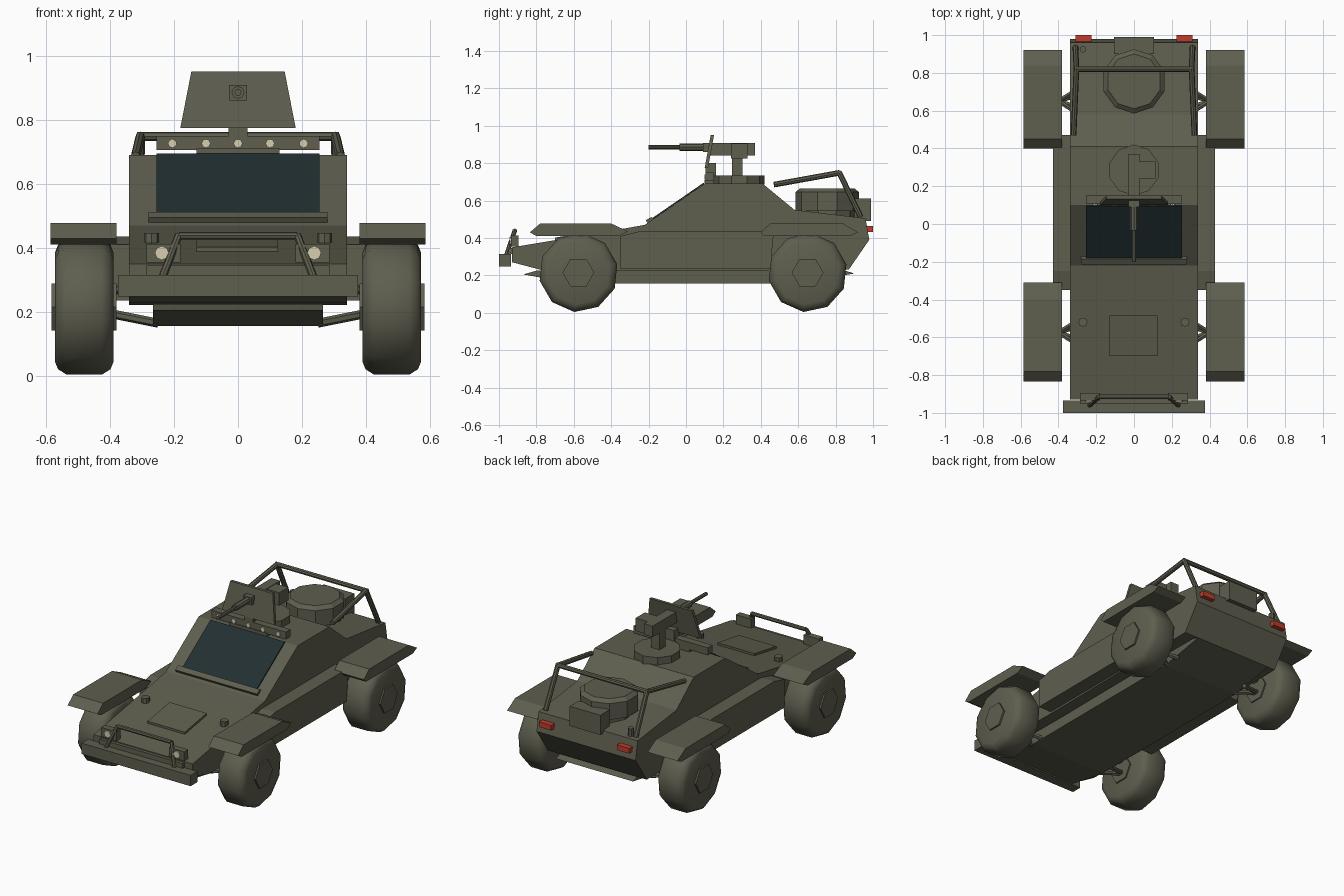
import bpy, bmesh, math
from mathutils import Vector, Matrix

if "Cube" in bpy.data.objects:
    bpy.data.objects.remove(bpy.data.objects["Cube"])


def material(name, rgb):
    m = bpy.data.materials.new(name)
    m.diffuse_color = (*rgb, 1)
    m.use_nodes = True
    m.node_tree.nodes["Principled BSDF"].inputs["Base Color"].default_value = m.diffuse_color
    return m


OLIVE = material("olive_paint", (0.112, 0.112, 0.078))
GLASS = material("dark_glass", (0.016, 0.028, 0.032))
RED = material("red_lens", (0.52, 0.045, 0.025))
LAMP = material("cream_lens", (0.68, 0.61, 0.43))


def finish(name, bm, mat=OLIVE, smooth=False):
    bmesh.ops.recalc_face_normals(bm, faces=bm.faces[:])
    me = bpy.data.meshes.new(name)
    bm.to_mesh(me)
    bm.free()
    ob = bpy.data.objects.new(name, me)
    bpy.context.collection.objects.link(ob)
    me.materials.append(mat)
    if smooth:
        bpy.ops.object.select_all(action='DESELECT')
        ob.select_set(True)
        bpy.context.view_layer.objects.active = ob
        bpy.ops.object.shade_smooth_by_angle(angle=math.radians(40))
    return ob


def prism(name, profile, x0, x1, mat=OLIVE):
    """Side profile of (y, z) points extruded across x."""
    bm = bmesh.new()
    f = bm.faces.new([bm.verts.new((x0, y, z)) for y, z in profile])
    r = bmesh.ops.extrude_face_region(bm, geom=[f])
    new = [v for v in r["geom"] if isinstance(v, bmesh.types.BMVert)]
    bmesh.ops.translate(bm, verts=new, vec=(x1 - x0, 0, 0))
    return finish(name, bm, mat)


def box(name, x, y, z, mat=OLIVE):
    return prism(name, [(y[0], z[0]), (y[1], z[0]), (y[1], z[1]), (y[0], z[1])], x[0], x[1], mat)


def rod(name, a, b, r, sides=8, mat=OLIVE, r2=None, smooth=False):
    a, b = Vector(a), Vector(b)
    bm = bmesh.new()
    rot = (b - a).to_track_quat('Z', 'Y').to_matrix().to_4x4()
    bmesh.ops.create_cone(bm, cap_ends=True, segments=sides, radius1=r, radius2=r if r2 is None else r2,
                          depth=(b - a).length, matrix=Matrix.Translation((a + b) / 2) @ rot)
    return finish(name, bm, mat, smooth)


def lathe_x(name, profile, y, z, sides, phase, smooth=True):
    """Rings of (x, radius) around an axis parallel to x."""
    bm = bmesh.new()
    rings = []
    for x, r in profile:
        angs = [phase + 2 * math.pi * i / sides for i in range(sides)]
        rings.append([bm.verts.new((x, y + r * math.cos(t), z + r * math.sin(t))) for t in angs])
    for p, q in zip(rings, rings[1:]):
        for i in range(sides):
            j = (i + 1) % sides
            bm.faces.new((p[i], p[j], q[j], q[i]))
    bm.faces.new(rings[0])
    bm.faces.new(rings[-1])
    return finish(name, bm, OLIVE, smooth)


# Hull, belly plate and hood hatch
prism("hull", [(-.93, .27), (-.93, .35), (-.36, .445), (-.22, .47), (.10, .69), (.41, .69), (.58, .55),
               (.96, .505), (.98, .39), (.87, .23), (-.35, .222), (-.77, .228)], -.34, .34)
prism("belly", [(-.87, .205), (-.6, .156), (.6, .156), (.9, .21), (.85, .225), (-.8, .225)], -.265, .265)
prism("hood_hatch", [(-.70, .385), (-.485, .42), (-.485, .438), (-.70, .402)], -.13, .125)

# Windshield plate lying on the sloped cab front, with a sill under it
prism("windshield", [(-.178, .499), (.098, .689), (.094, .695), (-.182, .505)], -.255, .255, GLASS)
prism("windshield_sill", [(-.205, .478), (-.17, .50), (-.185, .512), (-.215, .495)], -.28, .28)

# Light bar on the roof edge
box("light_bar", (-.255, .255), (.105, .15), (.705, .75))
box("light_bar_mount", (-.13, .13), (.10, .15), (.685, .71))
for x in (-.205, -.1, 0, .1, .205):
    rod("bar_lamp", (x, .107, .726), (x, .098, .726), .014, 8, LAMP)

# Bumper, push bar and headlights
box("bumper", (-.375, .375), (-1, -.935), (.248, .315))
box("bumper_bracket", (-.285, .285), (-.95, -.90), (.315, .345))
rod("push_bar_top", (-.185, -.915, .438), (.185, -.915, .438), .012)
for s in (-1, 1):
    rod("push_bar_leg", (s * .235, -.96, .31), (s * .185, -.915, .44), .012)
    box("headlight_box", (s * .18, s * .285), (-.935, -.895), (.355, .412))
    rod("headlight", (s * .238, -.934, .384), (s * .238, -.943, .384), .022, 8, LAMP)
    rod("hood_knob", (s * .27, -.52, .40), (s * .27, -.52, .447), .024, 8)

    # Side sponsons and fenders
    prism("sponson", [(-.35, .235), (-.35, .41), (-.25, .435), (.47, .435), (.45, .235)], s * .33, s * .43)
    prism("front_fender", [(-.835, .43), (-.78, .477), (-.40, .477), (-.31, .435), (-.36, .41), (-.80, .41)],
          s * .38, s * .585)
    prism("rear_fender", [(.40, .43), (.45, .477), (.84, .477), (.92, .43), (.88, .41), (.42, .41)],
          s * .38, s * .585)

    # Wheels, hubs and suspension arms
    for y in (-.575, .65):
        lathe_x("tire", [(s * .388, .17), (s * .398, .195), (s * .425, .212), (s * .535, .212),
                         (s * .562, .195), (s * .572, .17)], y, .215, 10, math.radians(-96))
        lathe_x("hub", [(s * .38, .085), (s * .582, .085)], y, .215, 6, 0, False)
        for d in (-.05, .05):
            rod("suspension_arm", (s * .25, y + d, .165), (s * .40, y, .195), .014, 6)
            rod("upper_arm", (s * .32, y + d, .29), (s * .40, y, .26), .013, 6)

    # Roll cage sides and tail lights
    rod("cage_rail", (s * .32, .47, .685), (s * .305, .82, .748), .015)
    rod("cage_post", (s * .305, .82, .748), (s * .31, .935, .51), .015)
    box("tail_light", (s * .225, s * .31), (.965, 1.0), (.433, .465), RED)

rod("cage_crossbar", (-.315, .82, .748), (.315, .82, .748), .014)

# Spare wheel, rear box and antenna base
rod("spare_wheel", (0, .755, .545), (0, .755, .645), .17, 10)
rod("spare_wheel_top", (0, .755, .645), (0, .755, .665), .17, 10, r2=.145)
rod("spare_wheel_mount", (0, .755, .50), (0, .755, .55), .15, 10)
box("rear_box", (-.105, .105), (.90, .99), (.49, .612))
rod("antenna_base", (-.27, .925, .49), (-.27, .925, .555), .018)

# Turret ring, pedestal and gun
rod("turret_ring", (0, .285, .685), (0, .285, .735), .135, 10)
box("gun_pedestal", (-.03, .03), (.245, .302), (.73, .85))
box("gun_receiver", (-.03, .03), (.13, .37), (.84, .908))
box("ammo_box", (.03, .115), (.24, .33), (.825, .905))
rod("gun_barrel", (0, -.2, .885), (0, .14, .885), .011)
rod("barrel_sleeve", (0, -.035, .885), (0, .14, .885), .02)
box("barrel_collar", (-.028, .028), (.09, .135), (.86, .908))

# Tapered, slightly tilted gun shield
shield = prism("gun_shield", [(.10, .775), (.118, .775), (.15, .95), (.132, .95)], -.18, .18)
for v in shield.data.vertices:
    if v.co.z > .9:
        v.co.x *= .81
box("shield_mount", (-.03, .03), (.105, .16), (.73, .80))
